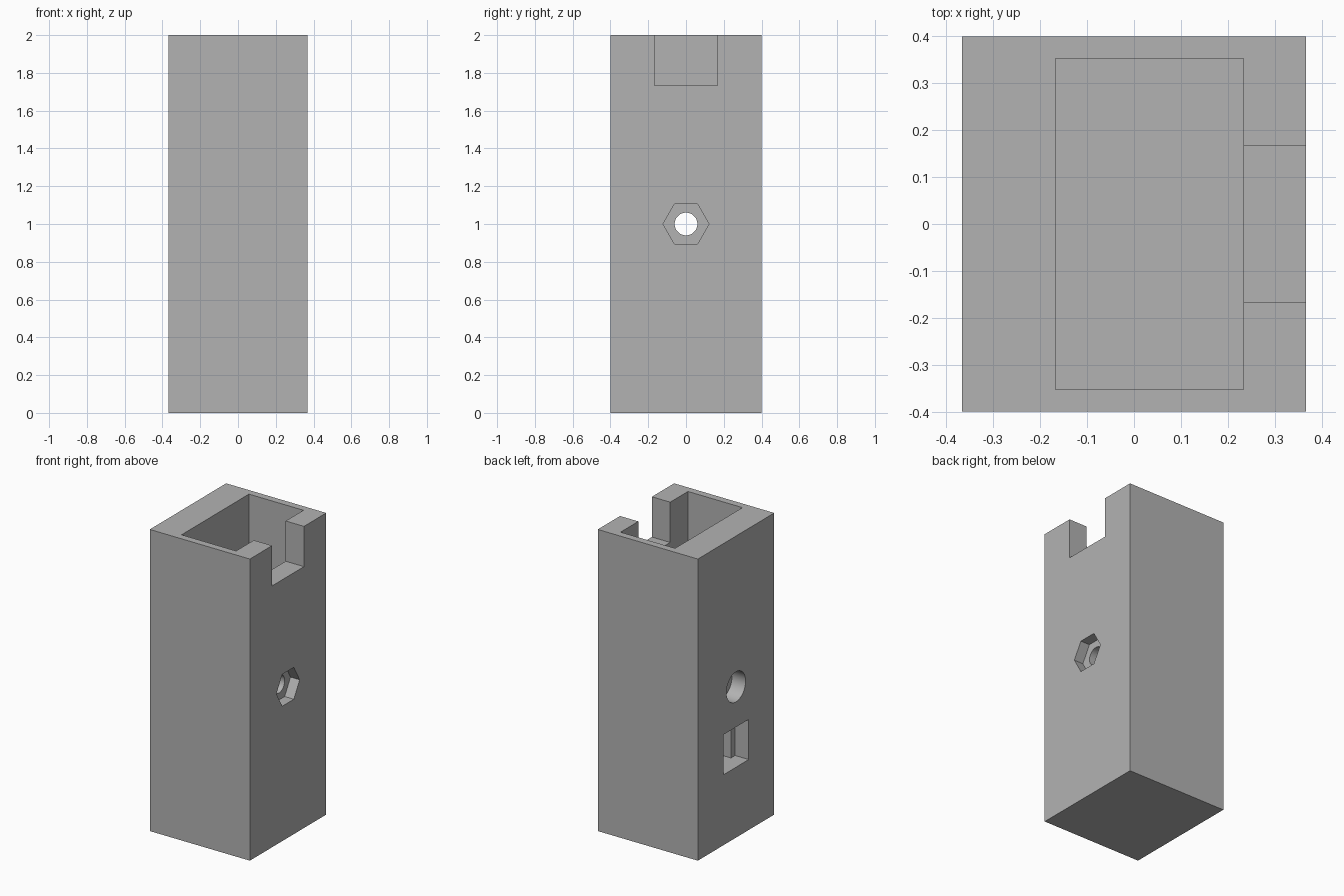
import bpy
from math import pi, radians

cube = bpy.data.objects.get("Cube")
if cube:
    bpy.data.objects.remove(cube, do_unlink=True)

grey = bpy.data.materials.new("plain grey")
grey.use_nodes = True
grey.diffuse_color = (0.45, 0.45, 0.45, 1)
grey.node_tree.nodes["Principled BSDF"].inputs["Base Color"].default_value = grey.diffuse_color


def box(name, x, y, z):
    """Box spanning the given (low, high) ranges."""
    spans = (x, y, z)
    bpy.ops.mesh.primitive_cube_add(size=1, location=[(a + b) / 2 for a, b in spans])
    ob = bpy.context.object
    ob.name = name
    ob.scale = [b - a for a, b in spans]
    bpy.ops.object.transform_apply(location=True, scale=True)
    ob.data.materials.append(grey)
    return ob


def bore(name, x, radius, sides, z=1.0):
    """Prism running along x, with corners pointing to the sides."""
    bpy.ops.mesh.primitive_cylinder_add(
        vertices=sides, radius=radius, depth=x[1] - x[0],
        location=((x[0] + x[1]) / 2, 0, z), rotation=(pi / 2, 0, pi / 2))
    ob = bpy.context.object
    ob.name = name
    # spin so that a corner lies on the y axis
    ob.rotation_euler = (0, pi / 2, 0)
    bpy.ops.object.transform_apply(location=True, rotation=True)
    ob.data.materials.append(grey)
    return ob


# Outer block
body = box("housing", (-0.367, 0.367), (-0.4, 0.4), (0, 2))

# Pockets and holes
cutters = [
    box("cavity_cutter", (-0.167, 0.233), (-0.353, 0.353), (0.133, 2.1)),
    box("notch_cutter", (0.2, 0.5), (-0.167, 0.167), (1.733, 2.1)),
    bore("bolt_hole_cutter", (-0.5, 0.5), 0.06, 48),
    bore("bolt_head_cutter", (-0.5, -0.267), 0.1, 48),
    bore("nut_pocket_cutter", (0.3, 0.5), 0.122, 6),
    box("window_recess_cutter", (-0.5, -0.267), (-0.133, 0.133), (0.467, 0.733)),
    box("window_slot_cutter", (-0.3, -0.1), (-0.09, 0.09), (0.467, 0.733)),
]

for cutter in cutters:
    cutter.hide_render = True
    cut = body.modifiers.new(cutter.name, "BOOLEAN")
    cut.operation = "DIFFERENCE"
    cut.solver = "EXACT"
    cut.object = cutter
    bpy.ops.object.select_all(action="DESELECT")
    body.select_set(True)
    bpy.context.view_layer.objects.active = body
    bpy.ops.object.modifier_apply(modifier=cut.name)
    bpy.data.objects.remove(cutter, do_unlink=True)

bpy.ops.object.shade_smooth_by_angle(angle=radians(30))
